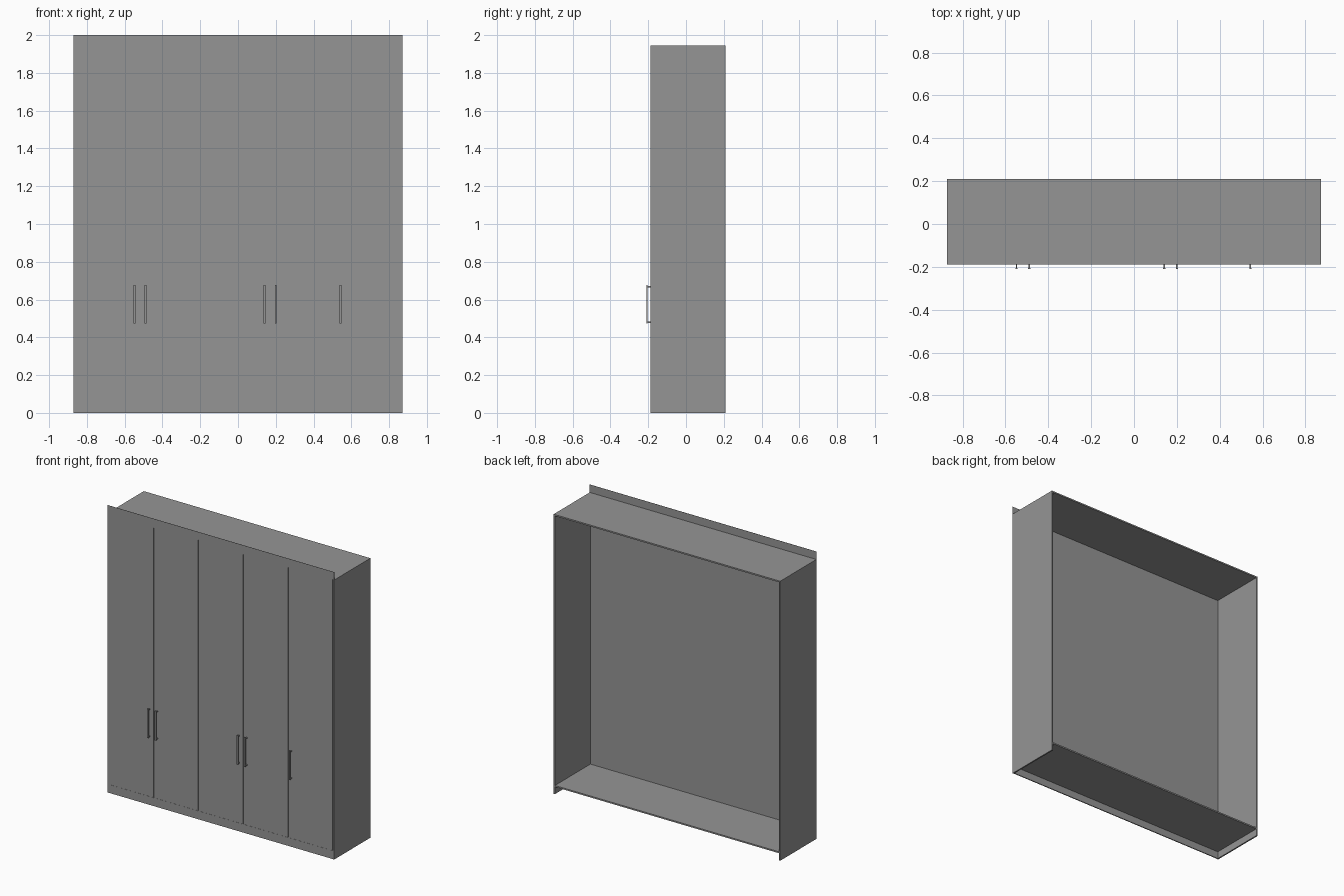
import bpy

if "Cube" in bpy.data.objects:
    bpy.data.objects.remove(bpy.data.objects["Cube"], do_unlink=True)


def make_material(name, value):
    mat = bpy.data.materials.new(name)
    mat.use_nodes = True
    colour = (value, value, value, 1)
    mat.diffuse_color = colour
    mat.node_tree.nodes["Principled BSDF"].inputs["Base Color"].default_value = colour
    return mat


grey = make_material("plain grey", 0.3)


def box(name, x, y, z):
    """Box spanning the given (low, high) ranges."""
    spans = (x, y, z)
    bpy.ops.mesh.primitive_cube_add(size=1, location=[(a + b) / 2 for a, b in spans])
    obj = bpy.context.object
    obj.name = name
    obj.scale = [b - a for a, b in spans]
    bpy.ops.object.transform_apply(location=False, rotation=False, scale=True)
    obj.data.materials.append(grey)
    return obj


HALF, FRONT, BACK = 0.872, -0.188, 0.21
TOP, BASE, BOARD = 1.945, 0.06, 0.01
INNER = HALF - BOARD

# Carcass, open at the back
for side, sign in (("left", 1), ("right", -1)):
    box(side + "_side", sorted((sign * INNER, sign * HALF)), (FRONT, BACK), (0, TOP))
box("top_board", (-INNER, INNER), (FRONT + 0.002, BACK), (TOP - BOARD, TOP))
box("bottom_board", (-INNER, INNER), (FRONT + 0.002, BACK), (BASE - BOARD, BASE))
box("door_backing", (-INNER, INNER), (FRONT + 0.006, FRONT + 0.008), (BASE, TOP - BOARD))

# Plinth and the thin fascia rising above the top
box("plinth", (-INNER, INNER), (FRONT + 0.001, FRONT + 0.008), (0, BASE - 0.002))
box("fascia", (-HALF, HALF), (FRONT, FRONT + 0.001), (TOP, 2))

# Five equal doors separated by narrow gaps
pitch = 2 * INNER / 5
for i in range(5):
    left = -INNER + i * pitch
    box(f"door_{i + 1}", (left + 0.002, left + pitch - 0.002),
        (FRONT, FRONT + 0.005), (BASE, TOP))

# Bar handles on two short posts
for i, x in enumerate((-0.548, -0.489, 0.141, 0.2, 0.543), 1):
    box(f"handle_bar_{i}", (x - 0.005, x + 0.005), (-0.21, -0.205), (0.473, 0.677))
    for end, z in (("lower", 0.48), ("upper", 0.668)):
        box(f"handle_{end}_post_{i}", (x - 0.003, x + 0.003),
            (-0.206, FRONT + 0.001), (z - 0.004, z + 0.004))
